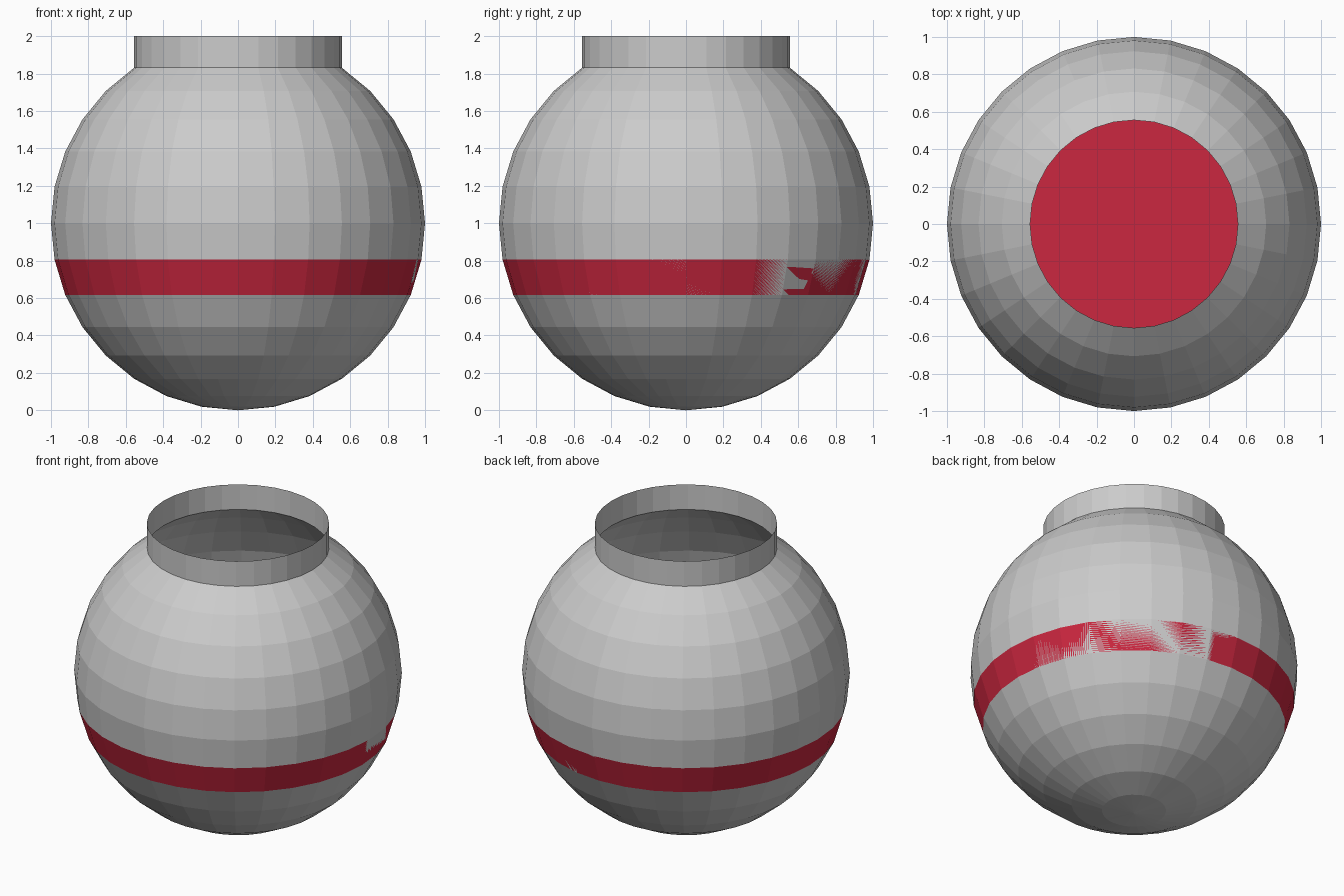
import bpy, bmesh
from math import sin, cos, radians
from mathutils import Matrix, Vector

if "Cube" in bpy.data.objects:
    bpy.data.objects.remove(bpy.data.objects["Cube"])

SEGMENTS, RINGS = 32, 16
STEP = 180 / RINGS


def finish(bm, name):
    mesh = bpy.data.meshes.new(name)
    bm.to_mesh(mesh)
    bm.free()
    obj = bpy.data.objects.new(name, mesh)
    bpy.context.collection.objects.link(obj)
    return obj


# Round bowl: faceted sphere opened at the third ring, with a straight neck
bm = bmesh.new()
bmesh.ops.create_uvsphere(bm, u_segments=SEGMENTS, v_segments=RINGS, radius=1,
                          matrix=Matrix.Translation((0, 0, 1)))
rim_z = 1 + cos(radians(3 * STEP))
bmesh.ops.delete(bm, geom=[v for v in bm.verts if v.co.z > rim_z + 0.01],
                 context='VERTS')
rim = [e for e in bm.edges if e.is_boundary]
neck = bmesh.ops.extrude_edge_only(bm, edges=rim)["geom"]
bmesh.ops.translate(bm, vec=Vector((0, 0, 2 - rim_z)),
                    verts=[g for g in neck if isinstance(g, bmesh.types.BMVert)])
bmesh.ops.recalc_face_normals(bm, faces=bm.faces)
finish(bm, "bowl")

# Liquid layer: one ring high, touching the bowl wall
low, high = radians(2 * STEP), radians(STEP)
z_low, z_high = 1 - sin(low), 1 - sin(high)
bm = bmesh.new()
bmesh.ops.create_cone(bm, cap_ends=True, segments=SEGMENTS,
                      radius1=cos(low), radius2=cos(high), depth=z_high - z_low,
                      matrix=Matrix.Translation((0, 0, (z_low + z_high) / 2)))
liquid = finish(bm, "liquid")
red = bpy.data.materials.new("red_liquid")
red.diffuse_color = (0.6, 0.02, 0.05, 1)
red.use_nodes = True
red.node_tree.nodes["Principled BSDF"].inputs["Base Color"].default_value = red.diffuse_color
liquid.data.materials.append(red)
